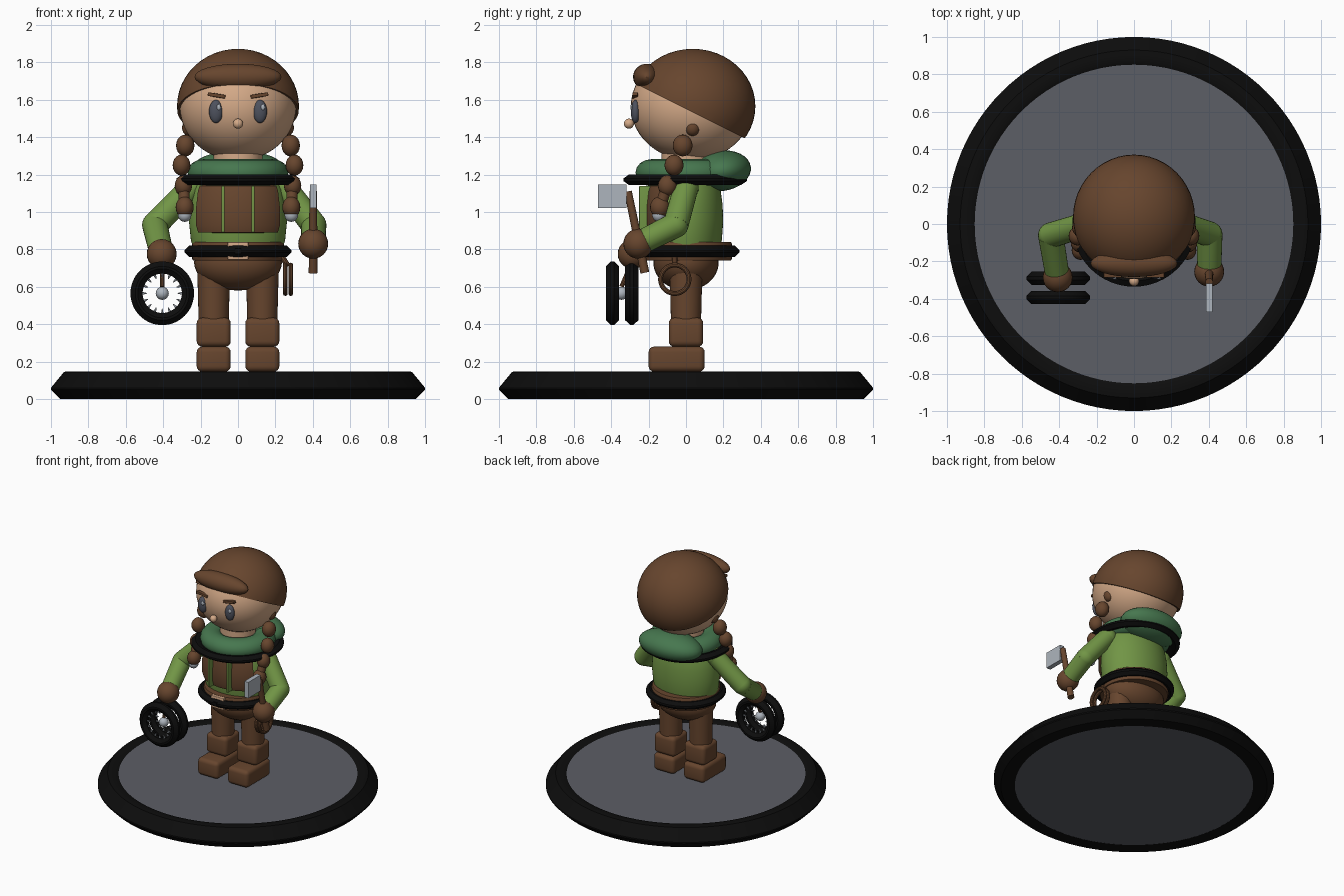
import bpy, bmesh, math
from mathutils import Vector, Matrix

if "Cube" in bpy.data.objects:
    bpy.data.objects.remove(bpy.data.objects["Cube"])

def material(name, rgb):
    m = bpy.data.materials.new(name)
    m.diffuse_color = (*rgb, 1)
    m.use_nodes = True
    m.node_tree.nodes["Principled BSDF"].inputs["Base Color"].default_value = m.diffuse_color
    return m

BROWN = material("brown", (.135, .060, .027))
SKIN = material("skin", (.66, .40, .245))
GREEN = material("leaf green", (.165, .30, .06))
TEAL = material("forest green", (.062, .185, .078))
BLACK = material("black", (.004, .004, .004))
GREY = material("slate grey", (.107, .112, .133))
SILVER = material("silver", (.42, .46, .51))
EYE = material("eye grey", (.075, .083, .11))

def finish(name, bm, mat):
    bmesh.ops.recalc_face_normals(bm, faces=bm.faces)
    me = bpy.data.meshes.new(name)
    bm.to_mesh(me)
    bm.free()
    me.materials.append(mat)
    ob = bpy.data.objects.new(name, me)
    bpy.context.collection.objects.link(ob)
    return ob

def ball(name, c, r, mat, tilt=0, seg=32, cut=None):
    """Ellipsoid, optionally cut by a plane (point, normal to remove)."""
    bm = bmesh.new()
    r = (r, r, r) if isinstance(r, (int, float)) else r
    M = Matrix.Translation(c) @ Matrix.Rotation(tilt, 4, 'X') @ Matrix.Diagonal((*r, 1))
    bmesh.ops.create_uvsphere(bm, u_segments=seg, v_segments=seg // 2, radius=1, matrix=M)
    if cut:
        geom = bm.verts[:] + bm.edges[:] + bm.faces[:]
        bmesh.ops.bisect_plane(bm, geom=geom, plane_co=cut[0], plane_no=cut[1], clear_outer=True)
        bmesh.ops.holes_fill(bm, edges=[e for e in bm.edges if e.is_boundary])
    return finish(name, bm, mat)

def rod(name, p, q, r1, r2, mat, seg=20):
    p, q = Vector(p), Vector(q)
    bm = bmesh.new()
    M = Matrix.Translation((p + q) / 2) @ (q - p).to_track_quat('Z', 'Y').to_matrix().to_4x4()
    bmesh.ops.create_cone(bm, cap_ends=True, segments=seg, radius1=r1, radius2=r2,
                          depth=(q - p).length, matrix=M)
    return finish(name, bm, mat)

def box(name, c, size, mat, bevel=0, rot=0):
    bm = bmesh.new()
    M = Matrix.Translation(c) @ Matrix.Rotation(rot, 4, 'Y') @ Matrix.Diagonal((*size, 1))
    bmesh.ops.create_cube(bm, size=1, matrix=M)
    if bevel:
        bmesh.ops.bevel(bm, geom=bm.edges[:], offset=bevel, segments=4, profile=.5, affect='EDGES')
    return finish(name, bm, mat)

def lathe(name, prof, mat, c=(0, 0, 0), sy=1, closed=False, arc=(0, 360), seg=64, axis_y=False):
    """Spin an (r, z) profile about z, or about y when axis_y is set."""
    bm = bmesh.new()
    full = arc[1] - arc[0] == 360
    M = Matrix.Translation(c) @ (Matrix.Rotation(math.pi / 2, 4, 'X') if axis_y else Matrix.Diagonal((1, sy, 1, 1)))
    rows = []
    for i in range(seg if full else seg + 1):
        a = math.radians(arc[0] + (arc[1] - arc[0]) * i / seg)
        rows.append([bm.verts.new(M @ Vector((r * math.cos(a), r * math.sin(a), z))) for r, z in prof])
    n = len(prof)
    for i in range(seg):
        a, b = rows[i], rows[(i + 1) % len(rows)]
        for j in range(n if closed else n - 1):
            k = (j + 1) % n
            bm.faces.new((a[j], b[j], b[k], a[k]))
    bmesh.ops.remove_doubles(bm, verts=bm.verts, dist=1e-5)
    return finish(name, bm, mat)

def ring(name, c, ro, ri, h, mat, axis_y=False):
    """Band with pointed outer and inner edges."""
    b = (ro - ri) * .4
    prof = [(ro, -h * .12), (ro, h * .12), (ro - b, h / 2), (ri + b, h / 2),
            (ri, h * .2), (ri, -h * .2), (ri + b, -h / 2), (ro - b, -h / 2)]
    return lathe(name, prof, mat, c, closed=True, axis_y=axis_y)

def coil(name, c, R, r, mat):
    ob = lathe(name, [(R + r * math.cos(t * math.pi / 5), r * math.sin(t * math.pi / 5)) for t in range(10)],
               mat, closed=True, seg=40)
    ob.data.transform(Matrix.Translation(c) @ Matrix.Rotation(math.pi / 2, 4, 'Y'))
    return ob

# Round stand
lathe("stand_rim", [(.95, 0), (1, .05), (1, .06), (.93, .145), (.91, .147), (.87, .147), (.85, .136), (.85, 0)],
      BLACK, closed=True, seg=96)
lathe("stand_plate", [(0, .001), (.949, .001), (.86, .137), (0, .137)], GREY, seg=96)

# Legs and boots
for s, side in ((-1, "right"), (1, "left")):
    x = .13 * s
    box(side + "_boot_foot", (x, -.05, .213), (.182, .3, .134), BROWN, .03)
    box(side + "_boot_cuff", (x, 0, .357), (.182, .184, .155), BROWN, .03)
    rod(side + "_leg", (x, 0, .40), (x, 0, .70), .08, .088, BROWN, 32)

# Hips, belt and torso
ball("hips", (0, 0, .73), (.235, .175, .15), BROWN)
lathe("belt", [(0, .74), (.24, .74), (.245, .75), (.245, .83), (.24, .84), (0, .84)], BROWN)
ring("belt_hoop", (0, 0, .79), .285, .225, .06, BLACK)
box("belt_buckle", (0, -.245, .792), (.11, .03, .094), SKIN, .005)
box("buckle_pin", (0, -.283, .79), (.03, .008, .03), BLACK)
lathe("torso", [(0, .78), (.235, .79), (.252, .85), (.262, .95), (.257, 1.04), (.243, 1.12),
                (.21, 1.19), (.12, 1.24), (0, 1.25)], GREEN, sy=.76)
lathe("vest", [(.2, .885), (.26, .89), (.274, .93), (.274, 1.02), (.262, 1.11), (.25, 1.14), (.18, 1.15)],
      BROWN, sy=.81, arc=(215, 325), seg=32)
for s in (-1, 1):
    box("vest_strap", (.08 * s, -.22, 1.015), (.018, .06, .25), GREEN, .004)

# Collar, hood and neck hoop
lathe("collar", [(.185 + .085 * math.cos(t * math.pi / 8), 1.21 + .072 * math.sin(t * math.pi / 8))
                 for t in range(16)], TEAL, closed=True)
ball("hood", (0, .19, 1.22), (.255, .158, .108), TEAL, math.radians(8))
ring("neck_hoop", (0, -.005, 1.172), .33, .255, .056, BLACK)
rod("neck", (0, 0, 1.18), (0, 0, 1.36), .13, .13, SKIN)

# Head, hair and fringe
ball("head", (0, .03, 1.565), (.312, .325, .29), SKIN, seg=48)
ball("hair", (0, .036, 1.565), (.326, .335, .307), BROWN, seg=48,
     cut=((0, 0, 1.55), Vector((0, -.5, -1)).normalized()))
ball("fringe", (0, -.21, 1.722), (.232, .073, .07), BROWN)

# Face
for s in (-1, 1):
    ball("eye", (.118 * s, -.27, 1.537), (.037, .025, .062), EYE)
    ball("eye_glint", (.118 * s + .015, -.291, 1.56), (.011, .007, .016), SILVER, seg=16)
    box("eyebrow", (.115 * s, -.272, 1.623), (.095, .03, .02), BROWN, .004, rot=-.16 * s)
ball("nose", (0, -.305, 1.472), .027, SKIN, seg=20)

# Braids
for s in (-1, 1):
    for x, y, z, r in ((.262, .035, 1.45, .04), (.282, -.018, 1.355, .053), (.302, -.064, 1.25, .051),
                       (.292, -.1, 1.14, .05), (.285, -.14, 1.025, .052)):
        ball("braid_bead", (x * s, y, z), (r * .93, r, r * 1.1), BROWN, seg=20)
    rod("braid_link", (.292 * s, -.1, 1.14), (.285 * s, -.14, 1.025), .03, .03, BROWN)
    ball("braid_tip", (.285 * s, -.145, .983), .036, SILVER, seg=20)

# Arms and gloves
for side, sh, el, ha in (("right", (-.25, 0, 1.13), (-.445, -.06, .93), (-.408, -.285, .775)),
                         ("left", (.25, 0, 1.13), (.405, -.055, .93), (.402, -.255, .83))):
    ball(side + "_shoulder", sh, .068, GREEN, seg=24)
    rod(side + "_upper_sleeve", sh, el, .066, .068, GREEN, 28)
    ball(side + "_elbow", el, .068, GREEN, seg=24)
    rod(side + "_lower_sleeve", el, ha, .068, .064, GREEN, 28)
    ball(side + "_glove", ha, .08, BROWN, seg=24)

# Hatchet
rod("hatchet_handle", (.402, -.22, .675), (.402, -.31, 1.11), .024, .02, BROWN)
box("hatchet_blade", (.402, -.395, 1.083), (.035, .152, .125), SILVER)

# Jaw trap hanging from the right hand
cx, cz = -.405, .565
for y in (-.29, -.393):
    ring("trap_jaw", (cx, y, cz), .17, .105, .07, BLACK, axis_y=True)
    for i in range(16):
        d = Vector((math.cos(i * math.pi / 8), 0, math.sin(i * math.pi / 8)))
        c = Vector((cx, y, cz))
        rod("trap_tooth", c + d * .112, c + d * .082, .009, .002, SILVER, 6)
ball("trap_hub", (cx, -.345, cz), .035, SILVER, seg=20)
rod("trap_cord", (cx, -.28, .75), (cx, -.345, .60), .012, .012, BROWN, 10)

# Rope coils on the belt
for x in (.253, .282):
    coil("rope_coil", (x, -.06, .64), .076, .013, BROWN)
rod("rope_tie", (.235, -.06, .76), (.268, -.06, .71), .015, .015, BROWN, 10)

# Smooth shading with crisp edges
for ob in bpy.context.scene.objects:
    ob.select_set(True)
    bpy.context.view_layer.objects.active = ob
bpy.ops.object.shade_smooth_by_angle(angle=math.radians(32))
